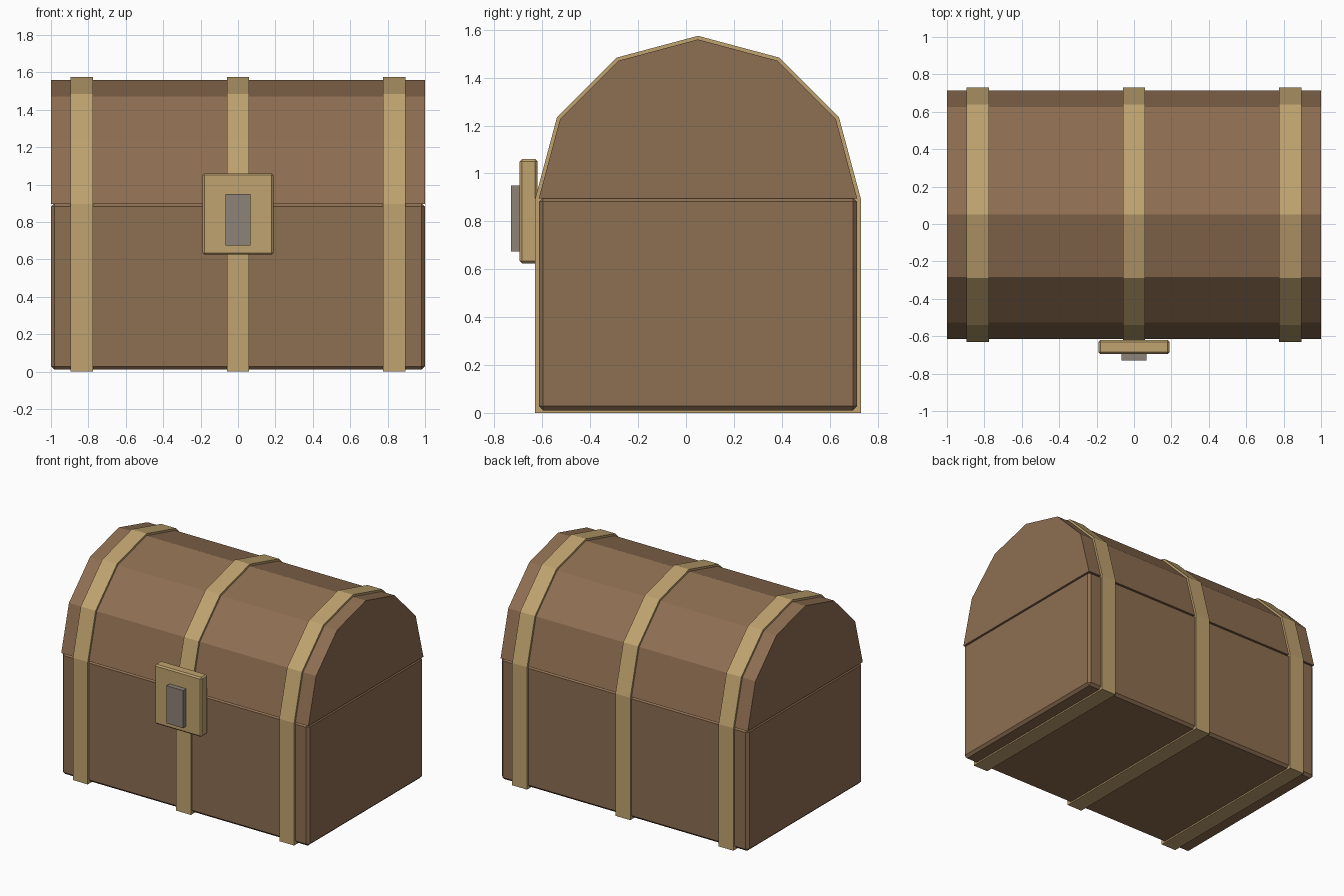
import bpy, bmesh, math

old = bpy.data.objects.get("Cube")
if old:
    bpy.data.objects.remove(old, do_unlink=True)


def material(name, rgb):
    mat = bpy.data.materials.new(name)
    mat.use_nodes = True
    color = (*rgb, 1)
    mat.diffuse_color = color
    mat.node_tree.nodes["Principled BSDF"].inputs["Base Color"].default_value = color
    return mat


wood = material("brown wood", (0.27, 0.156, 0.083))
brass = material("pale brass", (0.53, 0.37, 0.16))
iron = material("grey iron", (0.27, 0.225, 0.185))

CENTRE_Y, SEAM_Z = 0.05, 0.895


def finish(name, bm, mat, bevel=0):
    bmesh.ops.recalc_face_normals(bm, faces=bm.faces[:])
    mesh = bpy.data.meshes.new(name)
    bm.to_mesh(mesh)
    bm.free()
    mesh.materials.append(mat)
    obj = bpy.data.objects.new(name, mesh)
    bpy.context.scene.collection.objects.link(obj)
    if bevel:
        mod = obj.modifiers.new("edge_bevel", "BEVEL")
        mod.width = bevel
        mod.segments = 1
    return obj


def box(name, low, high, mat, bevel=0):
    bm = bmesh.new()
    bmesh.ops.create_cube(bm, size=1)
    for v in bm.verts:
        v.co = [(a + b) / 2 + c * (b - a) for a, b, c in zip(low, high, v.co)]
    return finish(name, bm, mat, bevel)


def arch(radius):
    """Half of a twelve-sided arch in the y-z plane, from back to front."""
    return [(CENTRE_Y + radius * math.cos(i * math.pi / 6),
             SEAM_Z + radius * math.sin(i * math.pi / 6)) for i in range(7)]


def strap_outline(radius, bottom):
    return arch(radius) + [(CENTRE_Y - radius, bottom), (CENTRE_Y + radius, bottom)]


# Wooden body and faceted lid
box("chest_body", (-1, -0.615, 0.01), (1, 0.715, 0.9), wood, 0.018)

bm = bmesh.new()
face = bm.faces.new([bm.verts.new((-1, y, z)) for y, z in arch(0.665)])
ext = bmesh.ops.extrude_face_region(bm, geom=[face], use_keep_orig=True)
bmesh.ops.translate(bm, vec=(2, 0, 0),
                    verts=[g for g in ext["geom"] if isinstance(g, bmesh.types.BMVert)])
finish("chest_lid", bm, wood)


# Straps wrapping the whole chest
def strap(name, x, half_width=0.06):
    bm = bmesh.new()
    loops = [[bm.verts.new((x + side * half_width, y, z)) for y, z in outline]
             for side, outline in ((-1, strap_outline(0.68, 0)), (1, strap_outline(0.68, 0)),
                                   (1, strap_outline(0.65, 0.03)), (-1, strap_outline(0.65, 0.03)))]
    count = len(loops[0])
    for k in range(4):
        a, b = loops[k], loops[(k + 1) % 4]
        for i in range(count):
            j = (i + 1) % count
            bm.faces.new((a[i], a[j], b[j], b[i]))
    finish(name, bm, brass)


for name, x in (("right_strap", -0.835), ("middle_strap", 0), ("left_strap", 0.835)):
    strap(name, x)

# Lock on the front
box("lock_plate", (-0.19, -0.695, 0.625), (0.19, -0.62, 1.06), brass, 0.01)
box("lock_latch", (-0.067, -0.73, 0.675), (0.067, -0.68, 0.95), iron)
